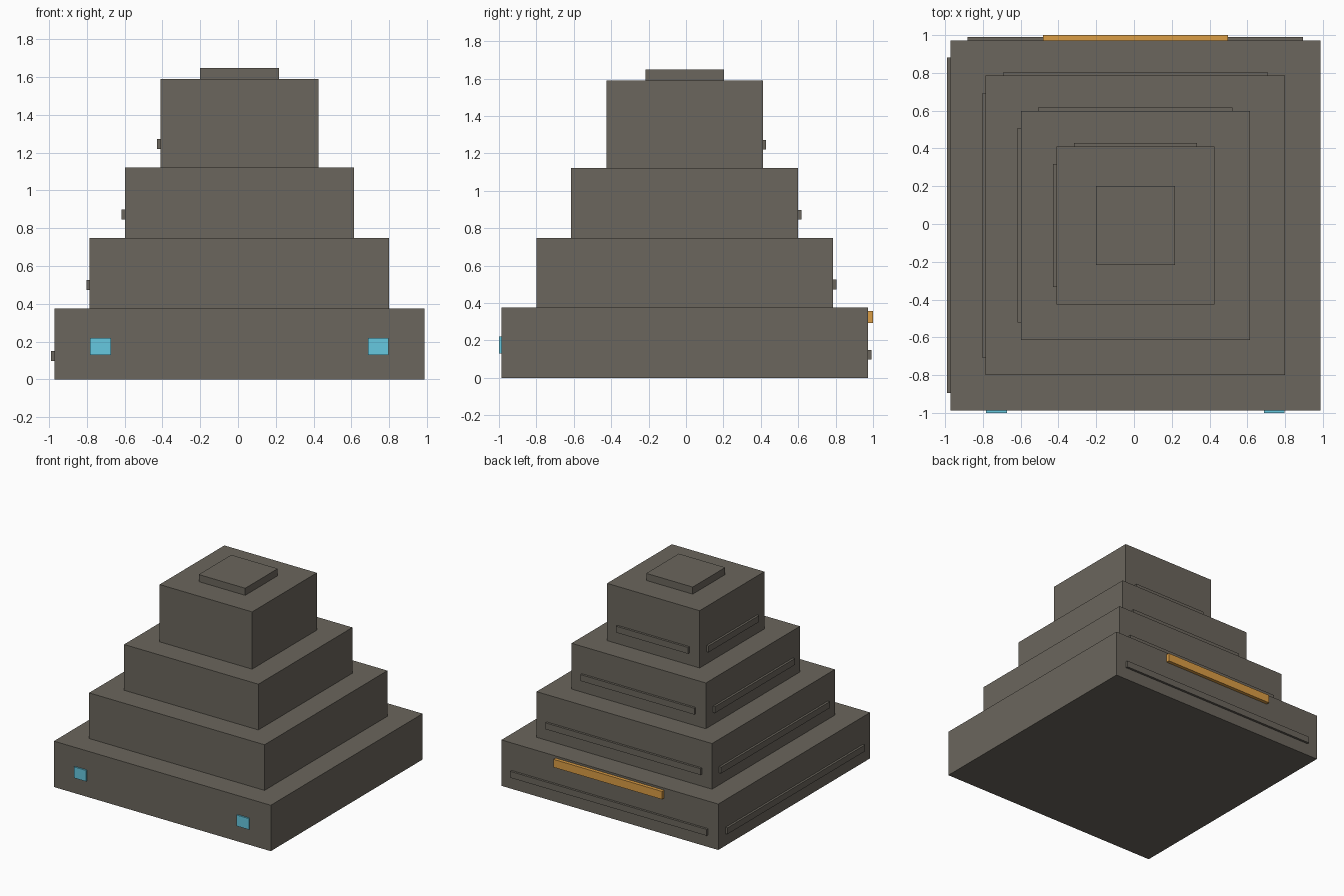
import bpy

if "Cube" in bpy.data.objects:
    bpy.data.objects.remove(bpy.data.objects["Cube"])

CX, CY = 0.0075, -0.0075  # axis of the stepped tower


def material(name, rgb):
    m = bpy.data.materials.new(name)
    m.diffuse_color = (*rgb, 1)
    m.use_nodes = True
    m.node_tree.nodes["Principled BSDF"].inputs["Base Color"].default_value = m.diffuse_color
    return m


stone = material("stone", (0.147, 0.133, 0.109))
amber = material("amber", (0.708, 0.337, 0.06))
cyan = material("cyan", (0.133, 0.578, 0.745))


def box(name, x, y, z, mat):
    """Box from (min, max) ranges on each axis."""
    loc = [(a + b) / 2 for a, b in (x, y, z)]
    bpy.ops.mesh.primitive_cube_add(size=1, location=loc)
    ob = bpy.context.object
    ob.name = name
    ob.scale = [b - a for a, b in (x, y, z)]
    bpy.ops.object.transform_apply(location=False, rotation=False, scale=True)
    ob.data.materials.append(mat)
    return ob


# Stacked tiers: half width, bottom, top
tiers = [(0.98, 0.0, 0.375), (0.793, 0.375, 0.748),
         (0.607, 0.748, 1.122), (0.418, 1.122, 1.59)]
for i, (h, z0, z1) in enumerate(tiers, 1):
    box(f"tier_{i}", (CX - h, CX + h), (CY - h, CY + h), (z0, z1), stone)

    # Thin ledges on the back and left walls
    s = h - 0.092
    zr = (z0 + 0.098, z0 + 0.15)
    back, left = CY + h, CX - h
    box(f"back_ledge_{i}", (CX - s, CX + s), (back - 0.02, back + 0.018), zr, stone)
    box(f"left_ledge_{i}", (left - 0.018, left + 0.02), (CY - s, CY + s), zr, stone)

# Cap slab
box("cap", (CX - 0.21, CX + 0.21), (CY - 0.21, CY + 0.21), (1.59, 1.648), stone)

# Glowing bar high on the back wall
box("back_bar", (CX - 0.49, CX + 0.49), (0.96, 1.0), (0.293, 0.358), amber)

# Small front windows
for side, label in ((-1, "left"), (1, "right")):
    c = CX + side * 0.735
    box(f"front_window_{label}", (c - 0.055, c + 0.055), (-1.0, -0.97),
        (0.13, 0.22), cyan)
